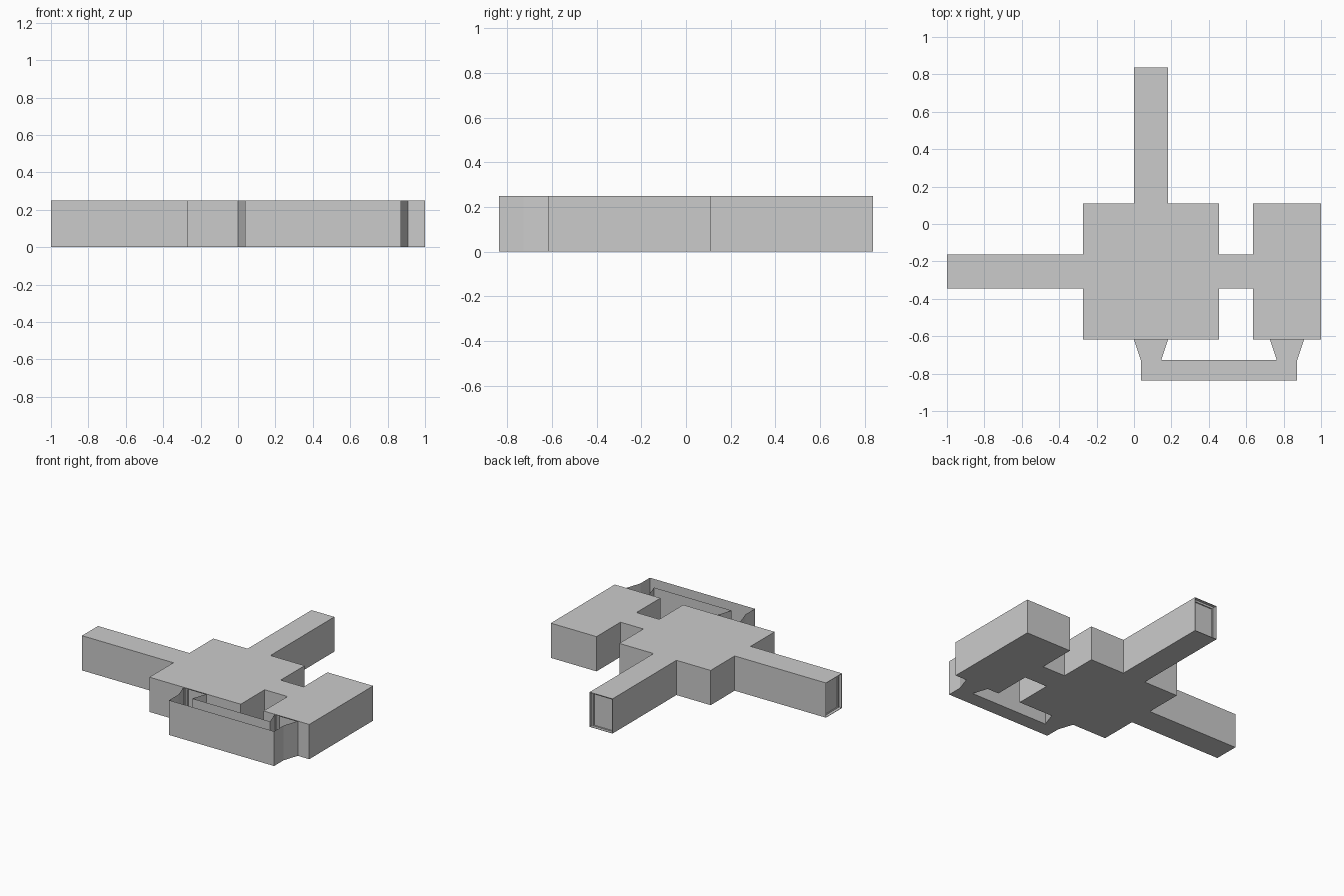
import bpy, bmesh

if "Cube" in bpy.data.objects:
    bpy.data.objects.remove(bpy.data.objects["Cube"])

U = 2 / 11            # plan grid unit (corridor width)
H = 0.25              # wall height
YB, YT = -0.618, 0.109  # front and back of the rooms
YE = 0.836            # overall half depth
C0, C1 = YT - 2.5 * U, YT - 1.5 * U   # side corridor walls


def finish(name, bm):
    mesh = bpy.data.meshes.new(name)
    bm.to_mesh(mesh)
    bm.free()
    obj = bpy.data.objects.new(name, mesh)
    bpy.context.collection.objects.link(obj)
    return obj


def inset(bm, face, width, depth):
    bmesh.ops.inset_individual(bm, faces=[face], thickness=width, depth=depth)


def doorway(bm, face):
    # thin rim, recess, then an inset door panel
    inset(bm, face, 0.004, 0)
    inset(bm, face, 0.0002, -0.02)
    inset(bm, face, 0.02, 0)
    for v in face.verts:
        if v.co.z < H / 2:
            v.co.z = 0.006
    inset(bm, face, 0.0002, -0.008)


# Rooms and covered corridors: one extruded plan
plan = [
    (-1.5 * U, YB), (0, YB), (U, YB), (2.5 * U, YB), (2.5 * U, C0), (3.5 * U, C0),
    (3.5 * U, YB), (4 * U, YB), (5 * U, YB), (1, YB), (1, YT), (3.5 * U, YT),
    (3.5 * U, C1), (2.5 * U, C1), (2.5 * U, YT), (U, YT), (U, YE), (0, YE),
    (0, YT), (-1.5 * U, YT), (-1.5 * U, C1), (-1, C1), (-1, C0), (-1.5 * U, C0),
]
bm = bmesh.new()
base = bm.faces.new([bm.verts.new((x, y, 0)) for x, y in plan])
ext = bmesh.ops.extrude_face_region(bm, geom=[base], use_keep_orig=True)
bmesh.ops.translate(bm, vec=(0, 0, H),
                    verts=[g for g in ext["geom"] if isinstance(g, bmesh.types.BMVert)])
bmesh.ops.recalc_face_normals(bm, faces=bm.faces)
bm.normal_update()

# Doorways at corridor ends and where the open passage meets the rooms
spots = [(U / 2, YE), (-1, (C0 + C1) / 2), (U / 2, YB), (4.5 * U, YB)]
doors = [f for f in bm.faces if abs(f.normal.z) < 0.5 and any(
    abs(f.calc_center_median().x - x) < 0.01 and abs(f.calc_center_median().y - y) < 0.01
    for x, y in spots)]
for f in doors:
    doorway(bm, f)
finish("rooms_and_corridors", bm)

# Open-topped passage: floor with thin outer and inner walls
YM = YB - 0.6 * U
outer = [(0, YB), (0.2 * U, YM), (0.2 * U, -YE), (4.8 * U, -YE), (4.8 * U, YM), (5 * U, YB)]
inner = [(4 * U, YB), (4.2 * U, YM), (0.8 * U, YM), (U, YB)]
bm = bmesh.new()
low = [bm.verts.new((x, y, 0)) for x, y in outer + inner]
high = [bm.verts.new((x, y, H)) for x, y in outer + inner]
bm.faces.new(low)
n = len(outer)
for i in range(len(low) - 1):
    if i != n - 1:
        bm.faces.new((low[i], low[i + 1], high[i + 1], high[i]))
bmesh.ops.recalc_face_normals(bm, faces=bm.faces)
finish("open_passage", bm)
